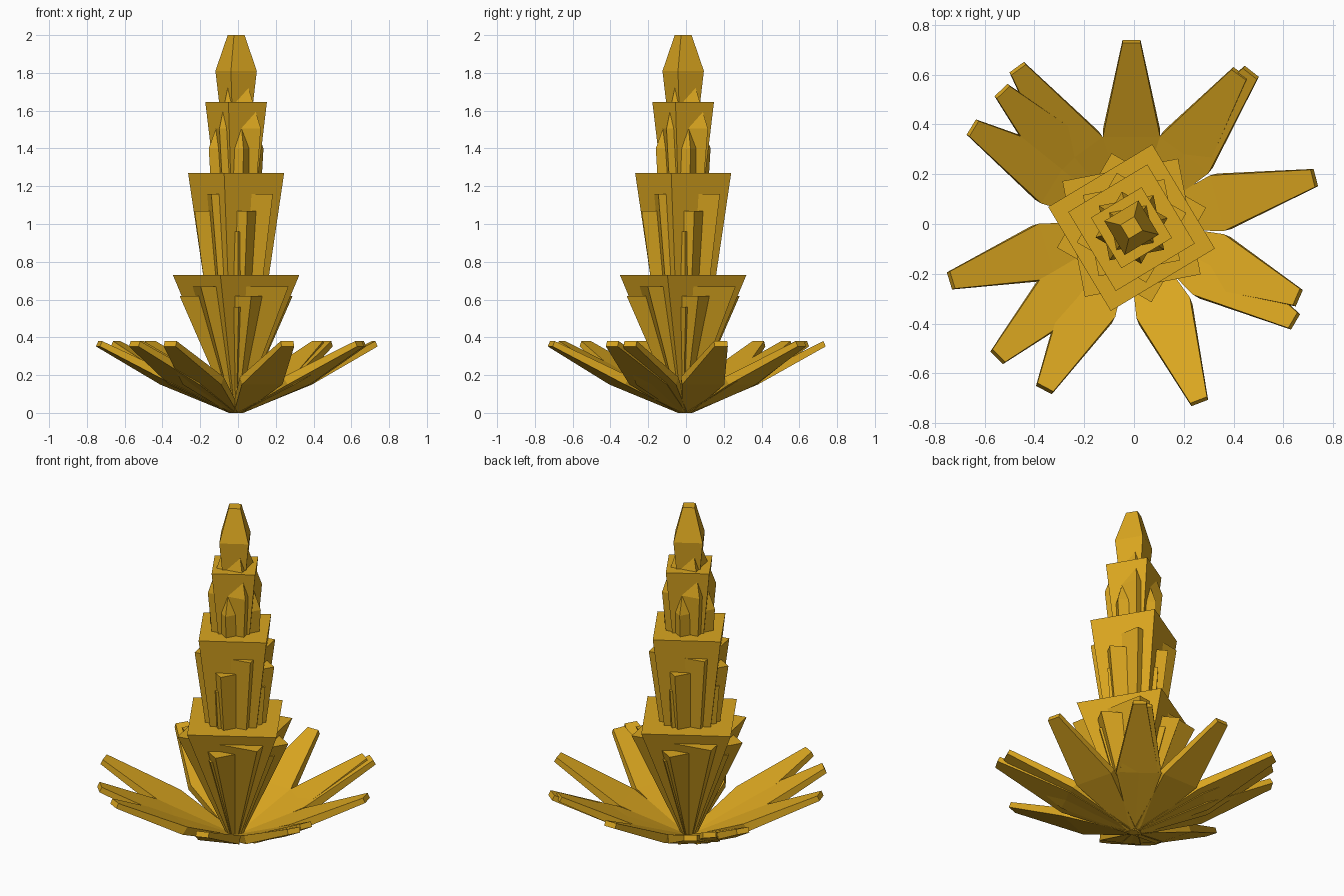
import bpy, bmesh
from math import cos, sin, radians
from mathutils import Vector

if "Cube" in bpy.data.objects:
    bpy.data.objects.remove(bpy.data.objects["Cube"])

gold = bpy.data.materials.new("gold")
gold.diffuse_color = (0.70, 0.38, 0.014, 1)
gold.use_nodes = True
gold.node_tree.nodes["Principled BSDF"].inputs["Base Color"].default_value = gold.diffuse_color
CX, CY = -0.01, -0.015


def loft(name, rings):
    """Skin four-cornered rings into one closed flat-faced body."""
    bm = bmesh.new()
    loops = [[bm.verts.new(p) for p in ring] for ring in rings]
    for a, b in zip(loops, loops[1:]):
        for i in range(4):
            j = (i + 1) % 4
            bm.faces.new((a[i], a[j], b[j], b[i]))
    bm.faces.new(loops[0][::-1])
    bm.faces.new(loops[-1])
    bmesh.ops.recalc_face_normals(bm, faces=bm.faces)
    mesh = bpy.data.meshes.new(name)
    bm.to_mesh(mesh)
    bm.free()
    mesh.materials.append(gold)
    ob = bpy.data.objects.new(name, mesh)
    bpy.context.collection.objects.link(ob)
    return ob


def stalk(name, corner_deg, profile):
    """Square tiered stalk from (height, corner radius) steps."""
    angles = [radians(corner_deg + 90 * k) for k in range(4)]
    loft(name, [[(CX + r * cos(a), CY + r * sin(a), z) for a in angles]
                for z, r in profile])


def leaf(name, deg, length):
    """Flat leaf: narrow base, wide crease, blunt tip."""
    a = radians(deg)
    out, side = Vector((cos(a), sin(a), 0)), Vector((-sin(a), cos(a), 0))
    # each section: lower (r, z), upper (r, z), half width
    sections = [((0.03, 0.0), (0.015, 0.03), 0.025),
                ((0.385, 0.15), (0.355, 0.19), 0.115),
                ((length, 0.352), (length - 0.013, 0.38), 0.036)]
    rings = []
    for (r0, z0), (r1, z1), w in sections:
        rings.append([Vector((CX, CY + 0.01, z)) + out * r + side * s
                      for r, z, s in ((r0, z0, -w), (r0, z0, w),
                                      (r1, z1, w), (r1, z1, -w))])
    loft(name, rings)


# central spire, with three shorter rotated stalks whose corners poke through
stalk("main_stalk", 76, [(0, 0.03), (0.73, 0.345), (0.73, 0.18), (1.27, 0.262),
                         (1.27, 0.122), (1.645, 0.168), (1.645, 0.093),
                         (1.81, 0.113), (2.0, 0.046)])
stalk("second_stalk", 56, [(0, 0.03), (0.67, 0.335), (0.67, 0.165), (1.16, 0.235),
                           (1.16, 0.125), (1.505, 0.158), (1.83, 0.04)])
stalk("third_stalk", 15, [(0, 0.03), (0.62, 0.31), (0.62, 0.165), (1.07, 0.228),
                          (1.07, 0.13), (1.40, 0.15), (1.70, 0.04)])
stalk("fourth_stalk", 3, [(0, 0.03), (0.56, 0.255), (0.56, 0.16), (0.96, 0.195),
                          (0.96, 0.10), (1.26, 0.12), (1.53, 0.03)])

# ring of spreading leaves
for i, (deg, length) in enumerate([
        (90, 0.745), (54.5, 0.755), (52, 0.785), (14.5, 0.765), (-23.5, 0.735),
        (-30.5, 0.765), (-69, 0.765), (242, 0.75), (224.5, 0.76),
        (197, 0.765), (148.5, 0.755), (134, 0.755), (126, 0.785)]):
    leaf(f"leaf_{i + 1}", deg, length)
